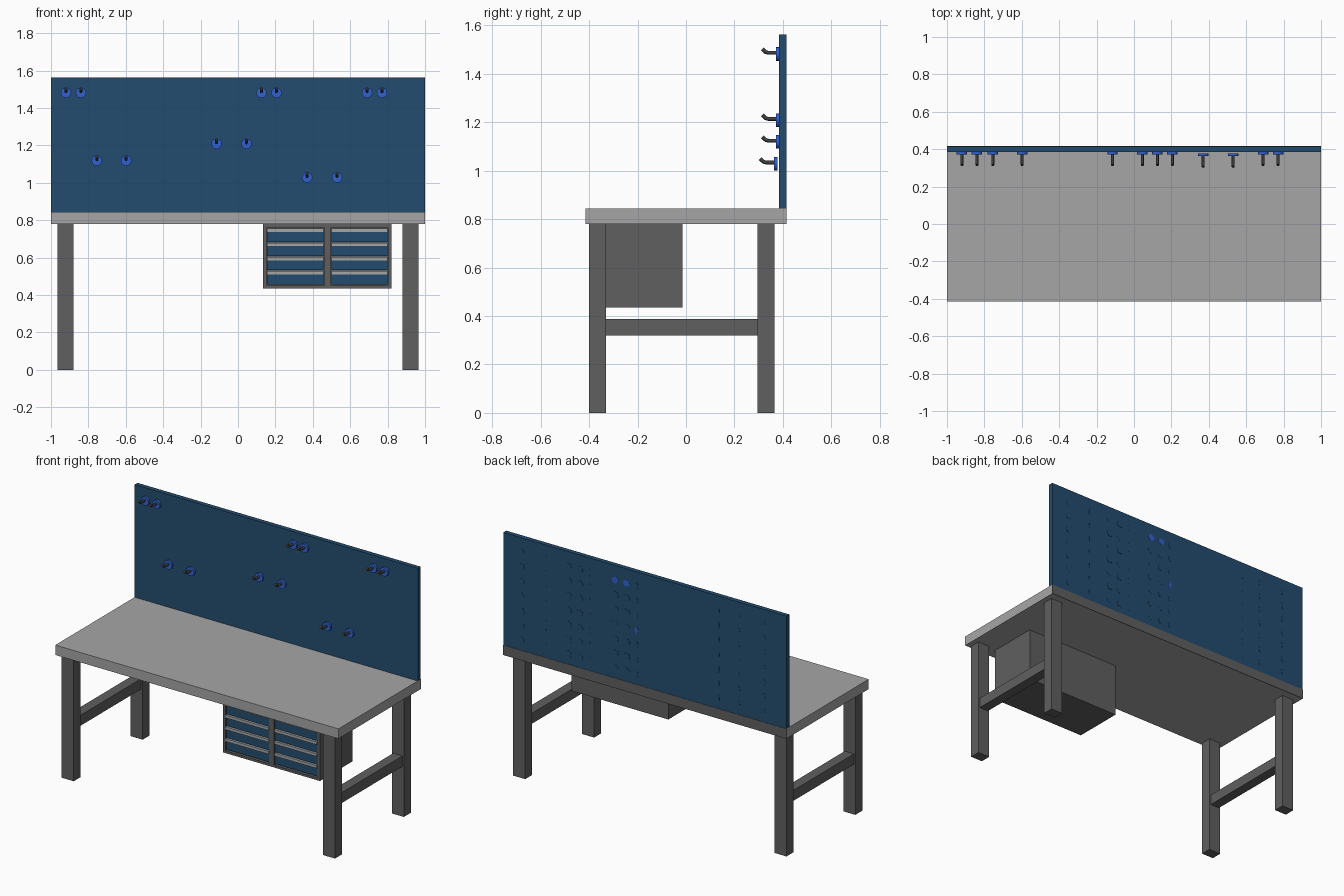
import bpy, bmesh, math
from mathutils import Vector, Matrix

if "Cube" in bpy.data.objects:
    bpy.data.objects.remove(bpy.data.objects["Cube"])


def material(name, rgb):
    m = bpy.data.materials.new(name)
    m.diffuse_color = (*rgb, 1)
    m.use_nodes = True
    m.node_tree.nodes["Principled BSDF"].inputs["Base Color"].default_value = m.diffuse_color
    return m


STEEL = material("dark grey steel", (0.115, 0.115, 0.115))
TOP = material("light grey worktop", (0.38, 0.38, 0.38))
PANEL = material("dark blue paint", (0.017, 0.073, 0.16))
BLUE = material("bright blue plastic", (0.03, 0.12, 0.62))
PRONG = material("charcoal hook", (0.05, 0.05, 0.05))


def finish(name, bm, mat):
    mesh = bpy.data.meshes.new(name)
    bmesh.ops.recalc_face_normals(bm, faces=bm.faces)
    bm.to_mesh(mesh)
    bm.free()
    mesh.materials.append(mat)
    ob = bpy.data.objects.new(name, mesh)
    bpy.context.collection.objects.link(ob)
    return ob


def add_box(bm, x, y, z):
    size = Matrix.Diagonal((x[1] - x[0], y[1] - y[0], z[1] - z[0], 1))
    mid = Vector((sum(x) / 2, sum(y) / 2, sum(z) / 2))
    bmesh.ops.create_cube(bm, size=1, matrix=Matrix.Translation(mid) @ size)


def box(name, x, y, z, mat):
    bm = bmesh.new()
    add_box(bm, x, y, z)
    return finish(name, bm, mat)


def disc(name, x, y, z, rx, rz, depth, mat, sides=16):
    # flat round plate facing the y axis
    bm = bmesh.new()
    bmesh.ops.create_cone(bm, cap_ends=True, segments=sides, radius1=1, radius2=1, depth=depth,
                          matrix=Matrix.Translation((x, y, z)) @ Matrix.Diagonal((rx, 1, rz, 1))
                          @ Matrix.Rotation(math.pi / 2, 4, 'X'))
    return finish(name, bm, mat)


# worktop with a steel strip along the back edge
box("worktop", (-1, 1), (-0.415, 0.412), (0.78, 0.843), TOP)
box("back_rail", (-1, 1), (0.412, 0.416), (0.78, 0.843), STEEL)

# legs and side stretchers
for side, s in (("left", -1), ("right", 1)):
    xs = sorted((s * 0.88, s * 0.965))
    box(side + "_front_leg", xs, (-0.40, -0.33), (0, 0.78), STEEL)
    box(side + "_back_leg", xs, (0.295, 0.365), (0, 0.78), STEEL)
    box(side + "_stretcher", sorted((s * 0.89, s * 0.955)), (-0.33, 0.295), (0.32, 0.387), STEEL)

# drawer cabinet: body, then a raised front frame
box("cabinet_body", (0.135, 0.82), (-0.325, -0.015), (0.435, 0.78), STEEL)
bm = bmesh.new()
for x in ((0.135, 0.152), (0.462, 0.496), (0.803, 0.82)):
    add_box(bm, x, (-0.345, -0.325), (0.435, 0.78))
for x in ((0.152, 0.462), (0.496, 0.803)):
    for z in ((0.435, 0.45), (0.762, 0.78)):
        add_box(bm, x, (-0.345, -0.325), z)
finish("cabinet_frame", bm, STEEL)

# drawers with pull strips
for col, (x0, x1) in enumerate(((0.156, 0.458), (0.500, 0.799))):
    for row in range(4):
        z = 0.755 - row * 0.0755
        tag = f"{col + 1}_{row + 1}"
        box("drawer_front_" + tag, (x0, x1), (-0.34, -0.325), (z - 0.071, z - 0.018), PANEL)
        box("drawer_pull_" + tag, (x0, x1), (-0.347, -0.325), (z - 0.018, z), TOP)

# back panel
box("back_panel", (-1, 1), (0.385, 0.414), (0.843, 1.562), PANEL)


def hook(tag, x, z, y=0.385):
    # round base plus a prong swept along a bent path
    disc("hook_base_" + tag, x, y - 0.006, z - 0.003, 0.028, 0.028, 0.014, BLUE)
    cu = bpy.data.curves.new("hook_prong_" + tag, 'CURVE')
    cu.dimensions = '3D'
    cu.bevel_depth = 0.008
    cu.bevel_resolution = 2
    cu.use_fill_caps = True
    sp = cu.splines.new('POLY')
    path = ((0, 0), (-0.045, 0), (-0.056, 0.003), (-0.070, 0.016))
    sp.points.add(len(path) - 1)
    for p, (dy, dz) in zip(sp.points, path):
        p.co = (x, y + dy, z + dz + 0.002, 1)
    cu.materials.append(PRONG)
    ob = bpy.data.objects.new("hook_prong_" + tag, cu)
    bpy.context.collection.objects.link(ob)


hooks = [(x, 1.485) for x in (-0.92, -0.84, 0.125, 0.205, 0.69, 0.77)]
hooks += [(-0.115, 1.212), (0.045, 1.212), (-0.755, 1.122), (-0.598, 1.122)]
for i, (x, z) in enumerate(hooks):
    hook(str(i + 1), x, z)
for i, x in enumerate((0.37, 0.53)):
    hook(f"low_{i + 1}", x, 1.032, 0.376)

# small flat fixings on the rear of the panel
for x, rx in ((0.87, 0.018), (0.70, 0.006), (0.54, 0.022), (0.46, 0.022), (0.39, 0.007),
              (0.21, 0.024), (0.13, 0.024), (0.06, 0.012), (-0.52, 0.006), (-0.66, 0.01), (-0.84, 0.01)):
    for row in range(7):
        blue = row == 0 and x in (0.21, 0.13) or row == 3 and x == 0.06
        disc("rear_fixing", x, 0.414, 1.47 - row * 0.0935, rx, 0.022, 0.003, BLUE if blue else PANEL, 8)
